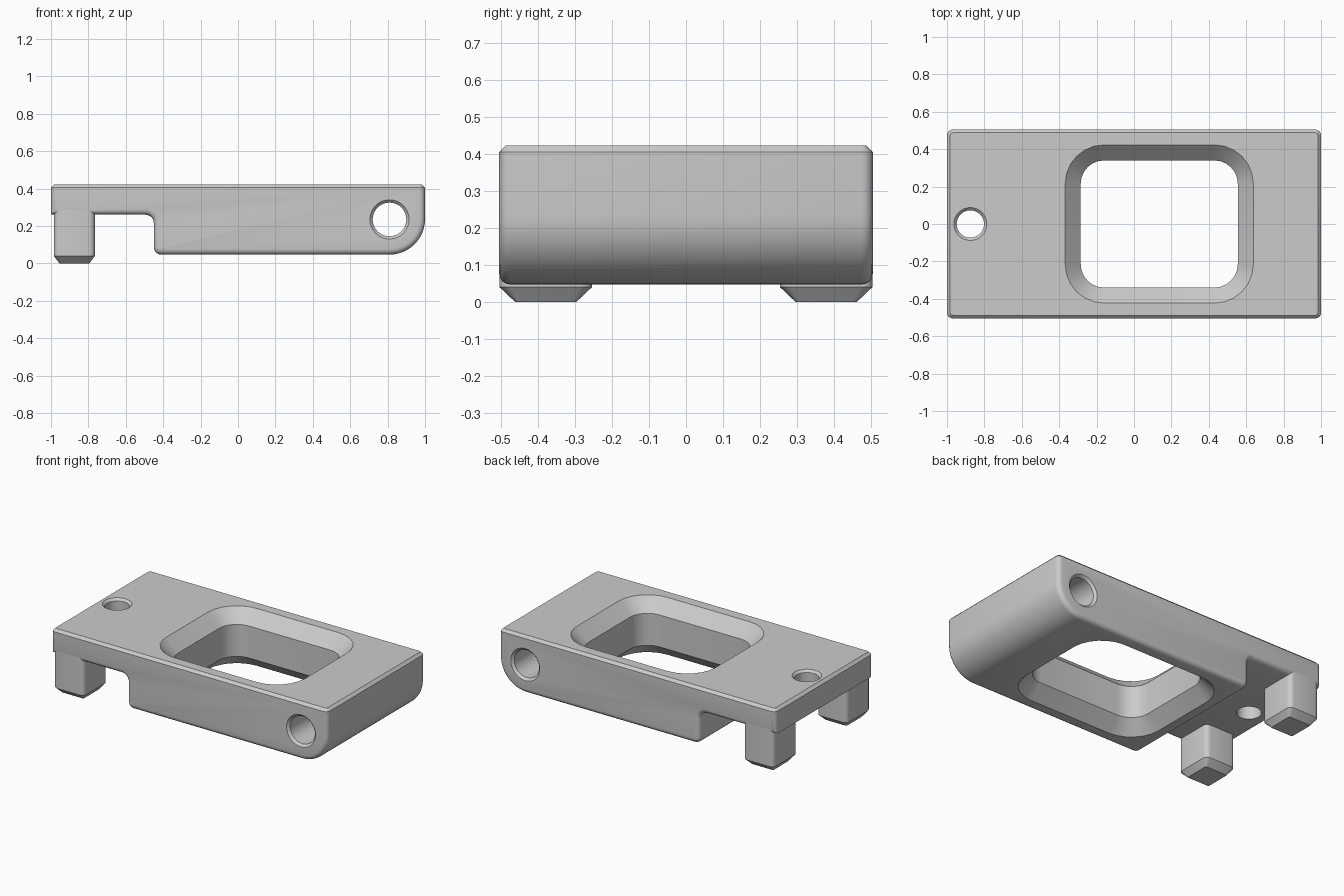
import bpy, bmesh
from math import sin, cos, pi, radians
from mathutils import Vector

cube = bpy.data.objects.get("Cube")
if cube:
    bpy.data.objects.remove(cube)

grey = bpy.data.materials.new("plain grey")
grey.use_nodes = True
COLOUR = (0.6, 0.6, 0.6, 1)
grey.diffuse_color = COLOUR
grey.node_tree.nodes["Principled BSDF"].inputs["Base Color"].default_value = COLOUR

HALF_Y, TOP, BOTTOM, CEILING = 0.505, 0.422, 0.047, 0.26


def finish(bm, name):
    bmesh.ops.recalc_face_normals(bm, faces=bm.faces)
    mesh = bpy.data.meshes.new(name)
    bm.to_mesh(mesh)
    bm.free()
    mesh.materials.append(grey)
    ob = bpy.data.objects.new(name, mesh)
    bpy.context.collection.objects.link(ob)
    return ob


def smooth(ob):
    bpy.ops.object.select_all(action="DESELECT")
    ob.select_set(True)
    bpy.context.view_layer.objects.active = ob
    bpy.ops.object.shade_smooth_by_angle(angle=radians(28))


def arc(cx, cy, r, start, end, steps):
    """Points on an arc, angles in degrees."""
    angles = [radians(start + (end - start) * i / steps) for i in range(steps + 1)]
    return [(cx + r * cos(a), cy + r * sin(a)) for a in angles]


def rounded_rect(cx, cy, hx, hy, r, steps=6):
    pts = []
    for i, (sx, sy) in enumerate([(1, 1), (-1, 1), (-1, -1), (1, -1)]):
        pts += arc(cx + sx * (hx - r), cy + sy * (hy - r), r, 90 * i, 90 * i + 90, steps)
    return pts


def loft(name, rings):
    """Closed solid through equal-length rings of 3D points."""
    bm = bmesh.new()
    loops = [[bm.verts.new(p) for p in ring] for ring in rings]
    for a, b in zip(loops, loops[1:]):
        for i in range(len(a)):
            j = (i + 1) % len(a)
            bm.faces.new((a[i], a[j], b[j], b[i]))
    bm.faces.new(loops[0])
    bm.faces.new(loops[-1])
    return finish(bm, name)


def cut(target, cutter):
    mod = target.modifiers.new("cut", "BOOLEAN")
    mod.operation, mod.solver, mod.object = "DIFFERENCE", "EXACT", cutter
    bpy.context.view_layer.objects.active = target
    bpy.ops.object.modifier_apply(modifier=mod.name)
    bpy.data.objects.remove(cutter)


# Body: side profile extruded across the width
profile = [(-1, TOP), (-1, CEILING)]
profile += arc(-0.495, CEILING - 0.045, 0.045, 90, 0, 5)
profile += arc(-0.41, BOTTOM + 0.04, 0.04, 180, 270, 5)
profile += arc(0.81, BOTTOM + 0.19, 0.19, 270, 360, 12)
profile += [(1, TOP)]
bm = bmesh.new()
side = bm.faces.new([bm.verts.new((x, -HALF_Y, z)) for x, z in profile])
extruded = bmesh.ops.extrude_face_region(bm, geom=[side])["geom"]
bmesh.ops.translate(bm, vec=(0, 2 * HALF_Y, 0),
                    verts=[g for g in extruded if isinstance(g, bmesh.types.BMVert)])
bmesh.ops.recalc_face_normals(bm, faces=bm.faces)


def at_top(edge):
    return all(v.co.z > TOP - 0.001 for v in edge.verts)


# Rounded side rims, then a small chamfer round the top
rims = [e for e in bm.edges
        if abs(e.verts[0].co.y - e.verts[1].co.y) < 0.001 and not at_top(e)]
bmesh.ops.bevel(bm, geom=rims, offset=0.03, segments=4, profile=0.5,
                affect="EDGES", clamp_overlap=True)
bmesh.ops.bevel(bm, geom=[e for e in bm.edges if at_top(e)], offset=0.017,
                segments=1, affect="EDGES")
body = finish(bm, "body")

# Window with wide chamfers above and below
SLOPE, OVER = 0.083, 0.02
levels = [(BOTTOM - OVER, SLOPE + OVER), (BOTTOM + SLOPE, 0),
          (TOP - SLOPE, 0), (TOP + OVER, SLOPE + OVER)]
cut(body, loft("window_cutter", [
    [(x, y, z) for x, y in rounded_rect(0.135, 0, 0.42, 0.34, 0.125 + 0.9 * grow)
    ] if not grow else
    [(x, y, z) for x, y in rounded_rect(0.135, 0, 0.42 + grow, 0.34 + grow, 0.125 + grow)]
    for z, grow in levels]))

# Pivot hole across the body, countersunk at both ends
LIP = 0.015
ends = [(-HALF_Y - LIP, 0.12), (-HALF_Y + LIP, 0.09),
        (HALF_Y - LIP, 0.09), (HALF_Y + LIP, 0.12)]
cut(body, loft("pivot_cutter", [
    [(x, y, z) for x, z in arc(0.81, 0.235, r, 0, 348.75, 31)] for y, r in ends]))

# Screw hole, countersunk on top
ends = [(0.1, 0.073), (TOP - LIP, 0.073), (TOP + LIP, 0.103)]
cut(body, loft("screw_cutter", [
    [(x, y, z) for x, y in arc(-0.875, 0, r, 0, 348.75, 31)] for z, r in ends]))
smooth(body)

# Feet: rounded posts with chamfered tips
for name, s in (("front_foot", -1), ("back_foot", 1)):
    cy = s * 0.379
    rings = [(0, 0.08, 0.083, 0.01), (0.04, 0.11, 0.125, 0.03), (0.32, 0.11, 0.125, 0.03)]
    foot = loft(name, [
        [(x, y, z) for x, y in rounded_rect(-0.875, cy, hx, hy, r, 4)]
        for z, hx, hy, r in rings])
    smooth(foot)
